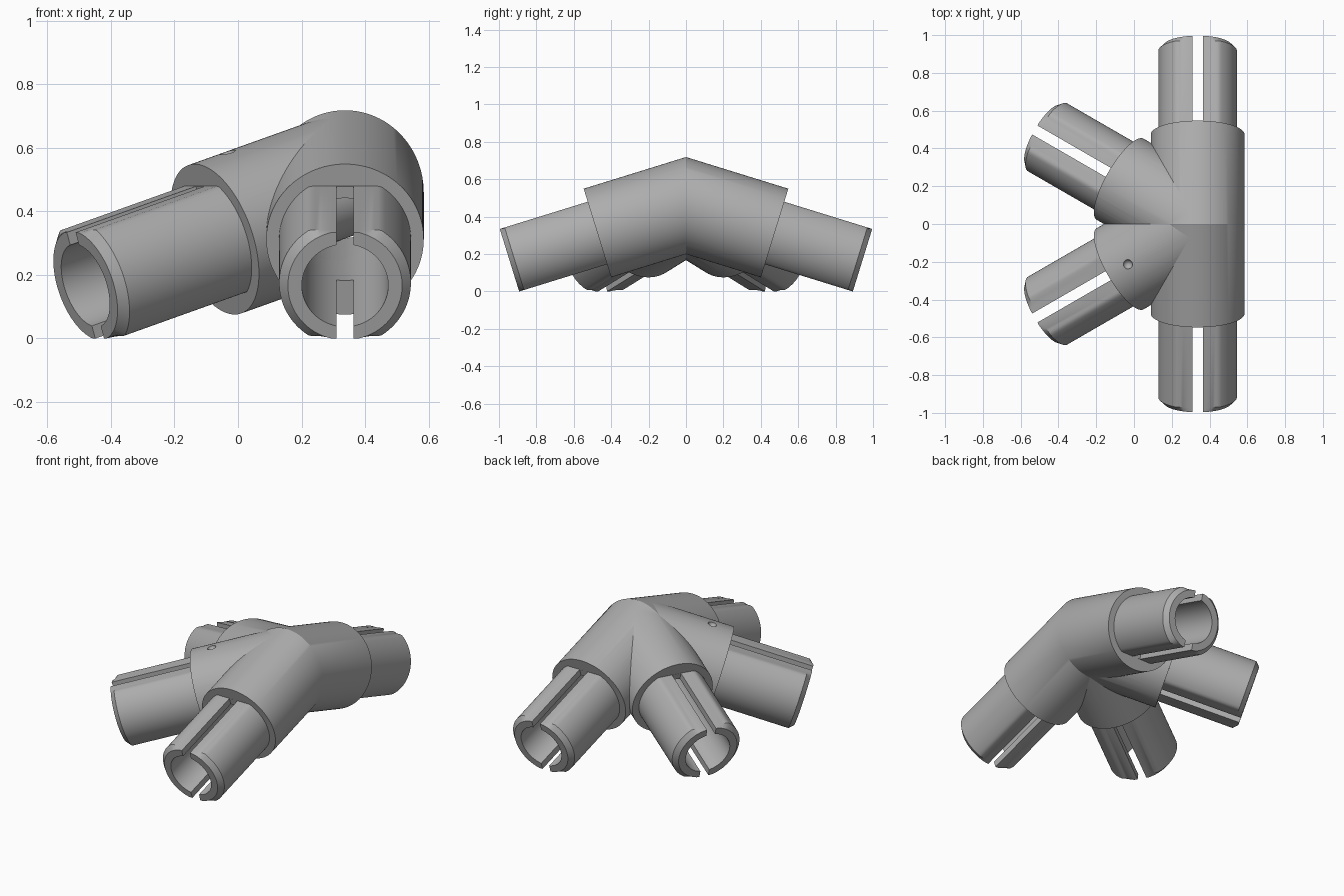
import bpy, bmesh, math
from mathutils import Matrix, Vector

if "Cube" in bpy.data.objects:
    bpy.data.objects.remove(bpy.data.objects["Cube"], do_unlink=True)

# Shared dimensions
APEX = Vector((0.337, 0, 0.459))
SLOPE = math.radians(17.2)
SLEEVE_R, TUBE_R, BORE_R = 0.248, 0.2075, 0.136
SLEEVE_END, TIP = 0.496, 0.988
FLAT = 0.175
SEGMENTS = 96

grey = bpy.data.materials.new("grey_plastic")
grey.use_nodes = True
colour = (0.42, 0.42, 0.42, 1)
grey.diffuse_color = colour
grey.node_tree.nodes["Principled BSDF"].inputs["Base Color"].default_value = colour


def arm_frame(azimuth):
    """Local x is sideways, y is up and z runs outward along the sloping arm."""
    a = math.radians(azimuth)
    out = Vector((math.cos(a), math.sin(a), 0))
    d = out * math.cos(SLOPE) - Vector((0, 0, math.sin(SLOPE)))
    up = out * math.sin(SLOPE) + Vector((0, 0, math.cos(SLOPE)))
    side = up.cross(d)
    rot = Matrix((side, up, d)).transposed().to_4x4()
    return Matrix.Translation(APEX) @ rot


def ring(frame, radius, along, flat=9):
    """Circle across an arm, optionally flattened above and below."""
    points = []
    for i in range(SEGMENTS):
        a = 2 * math.pi * i / SEGMENTS
        y = max(-flat, min(flat, radius * math.sin(a)))
        points.append(frame @ Vector((radius * math.cos(a), y, along)))
    return points


def make(name, bm):
    bmesh.ops.recalc_face_normals(bm, faces=bm.faces)
    mesh = bpy.data.meshes.new(name)
    bm.to_mesh(mesh)
    bm.free()
    mesh.materials.append(grey)
    obj = bpy.data.objects.new(name, mesh)
    bpy.context.collection.objects.link(obj)
    return obj


def loft(name, rings):
    """Capped solid through a row of rings."""
    bm = bmesh.new()
    loops = [[bm.verts.new(p) for p in r] for r in rings]
    for a, b in zip(loops, loops[1:]):
        for i in range(SEGMENTS):
            j = (i + 1) % SEGMENTS
            bm.faces.new((a[i], a[j], b[j], b[i]))
    bm.faces.new(loops[0])
    bm.faces.new(loops[-1])
    return make(name, bm)


def bent_pipe(name, radius, end):
    """Front-to-back pipe mitred at its peak."""
    frame = arm_frame(-90)
    d = frame.to_3x3().col[2]
    front = ring(frame, radius, end)
    middle = [p - d * (p.y / d.y) for p in front]
    back = [Vector((p.x, -p.y, p.z)) for p in front]
    return loft(name, [front, middle, back])


def combine(target, other, operation):
    other.hide_render = True
    mod = target.modifiers.new(operation.lower(), "BOOLEAN")
    mod.operation, mod.solver, mod.object = operation, "EXACT", other
    bpy.context.view_layer.objects.active = target
    bpy.ops.object.modifier_apply(modifier=mod.name)
    bpy.data.objects.remove(other, do_unlink=True)


def smooth(obj):
    bpy.ops.object.select_all(action="DESELECT")
    obj.select_set(True)
    bpy.context.view_layer.objects.active = obj
    bpy.ops.object.shade_smooth_by_angle(angle=math.radians(25))


def straight_pipe(name, frame, radius, start, end):
    return loft(name, [ring(frame, radius, start), ring(frame, radius, end)])


# Hub: a bent sleeve with two side sleeves, hollowed by bores
side_frames = [arm_frame(150), arm_frame(210)]
hub = bent_pipe("hub_sleeves", SLEEVE_R, SLEEVE_END)
for frame in side_frames:
    combine(hub, straight_pipe("side_sleeve", frame, SLEEVE_R, 0, SLEEVE_END), "UNION")
combine(hub, bent_pipe("main_bore", BORE_R, 1.1), "DIFFERENCE")
for frame in side_frames:
    combine(hub, straight_pipe("side_bore", frame, BORE_R, 0, 1.1), "DIFFERENCE")

# Small marker dimple on top of the front side sleeve
bm = bmesh.new()
bmesh.ops.create_uvsphere(bm, u_segments=24, v_segments=12, radius=0.025,
                          matrix=side_frames[1] @ Matrix.Translation((0, SLEEVE_R, 0.37)))
combine(hub, make("dimple", bm), "DIFFERENCE")
smooth(hub)

# Four flattened, chamfered tubes, each split by a slot top and bottom
arms = {"front_tube": -90, "back_tube": 90, "back_right_tube": 150, "front_right_tube": 210}
for name, azimuth in arms.items():
    frame = arm_frame(azimuth)
    tube = loft(name, [ring(frame, TUBE_R, SLEEVE_END - 0.01, FLAT),
                       ring(frame, TUBE_R, TIP - 0.027, FLAT),
                       ring(frame, 0.18, TIP, FLAT)])
    combine(tube, straight_pipe("bore", frame, BORE_R, 0.3, 1.1), "DIFFERENCE")
    bm = bmesh.new()
    box = Matrix.Translation((0, 0, 0.8)) @ Matrix.Diagonal((0.055, 0.5, 0.607, 1))
    bmesh.ops.create_cube(bm, size=1, matrix=frame @ box)
    combine(tube, make("slot", bm), "DIFFERENCE")
    smooth(tube)
